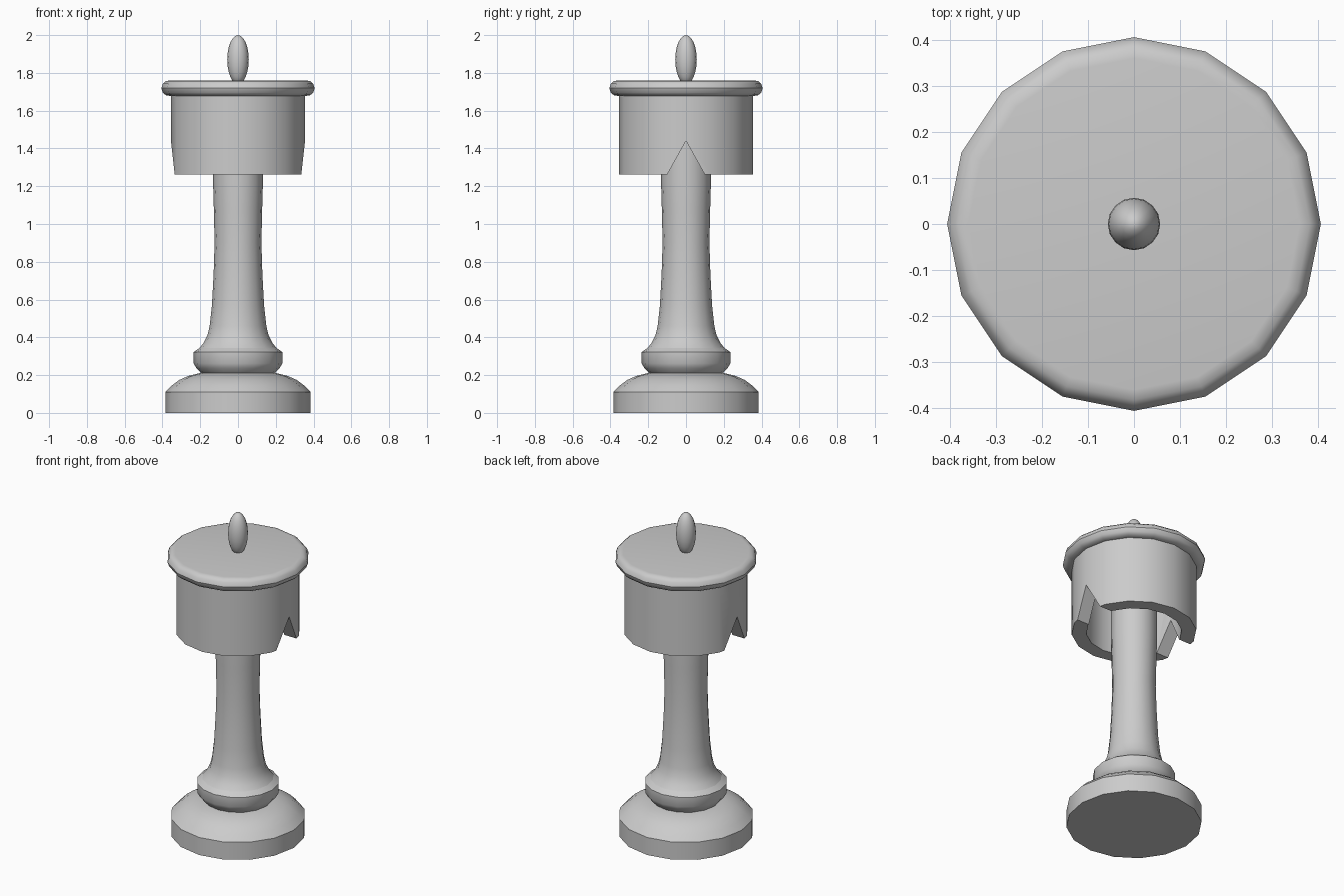
import bpy, bmesh
from math import cos, sin, pi, radians

if "Cube" in bpy.data.objects:
    bpy.data.objects.remove(bpy.data.objects["Cube"])

SIDES = 16


def finish(name, bm, angle=35):
    bmesh.ops.recalc_face_normals(bm, faces=bm.faces[:])
    me = bpy.data.meshes.new(name)
    bm.to_mesh(me)
    bm.free()
    ob = bpy.data.objects.new(name, me)
    bpy.context.collection.objects.link(ob)
    smooth(ob, angle)
    return ob


def smooth(ob, angle=35):
    bpy.ops.object.select_all(action='DESELECT')
    bpy.context.view_layer.objects.active = ob
    ob.select_set(True)
    bpy.ops.object.shade_smooth_by_angle(angle=radians(angle))


def lathe(name, profile, closed=False, sides=SIDES):
    """Turn (radius, z) points around z; cap the ends unless the profile is a loop."""
    bm = bmesh.new()
    rings = [[bm.verts.new((r * cos(2 * pi * i / sides), r * sin(2 * pi * i / sides), z))
              for i in range(sides)] for r, z in profile]
    pairs = list(zip(rings, rings[1:]))
    if closed:
        pairs.append((rings[-1], rings[0]))
    else:
        bm.faces.new(rings[0])
        bm.faces.new(rings[-1])
    for a, b in pairs:
        for i in range(sides):
            j = (i + 1) % sides
            bm.faces.new((a[i], a[j], b[j], b[i]))
    return finish(name, bm)


# Foot, collar and waisted column
lathe("base", [(0.385, 0), (0.385, 0.11), (0.35, 0.145), (0.31, 0.175),
               (0.265, 0.195), (0.205, 0.21)])
lathe("collar", [(0.18, 0.2), (0.195, 0.21), (0.22, 0.237), (0.235, 0.262),
                 (0.235, 0.322), (0.20, 0.347)])
lathe("column", [(0.205, 0.343), (0.182, 0.37), (0.162, 0.41), (0.15, 0.46),
                 (0.138, 0.57), (0.129, 0.74), (0.124, 0.9), (0.128, 1.08),
                 (0.132, 1.22), (0.132, 1.69)])

# Hollow head, open at the bottom
head = lathe("head", [(0.355, 1.262), (0.355, 1.69), (0.272, 1.69), (0.272, 1.262)],
             closed=True)

# Triangular notches on the two sides
bm = bmesh.new()
ends = [[bm.verts.new((x, y, z)) for y, z in ((-0.133, 1.202), (0.133, 1.202), (0, 1.44))]
        for x in (-0.6, 0.6)]
for end in ends:
    bm.faces.new(end)
for i in range(3):
    j = (i + 1) % 3
    bm.faces.new((ends[0][i], ends[0][j], ends[1][j], ends[1][i]))
cutter = finish("notch_cutter", bm)
cutter.hide_render = True
mod = head.modifiers.new("notches", 'BOOLEAN')
mod.operation = 'DIFFERENCE'
mod.solver = 'EXACT'
mod.object = cutter
bpy.context.view_layer.objects.active = head
bpy.ops.object.modifier_apply(modifier=mod.name)
bpy.data.objects.remove(cutter)
smooth(head)

# Rounded lid
lathe("lid", [(0.36, 1.678), (0.382, 1.682), (0.398, 1.695), (0.406, 1.719),
              (0.398, 1.743), (0.382, 1.757), (0.36, 1.76)])

# Egg-shaped knob
bpy.ops.mesh.primitive_uv_sphere_add(segments=16, ring_count=12, radius=1,
                                     location=(0, 0, 1.87))
knob = bpy.context.object
knob.name = "knob"
knob.scale = (0.057, 0.057, 0.13)
bpy.ops.object.transform_apply(location=False, rotation=False, scale=True)
smooth(knob, 60)
